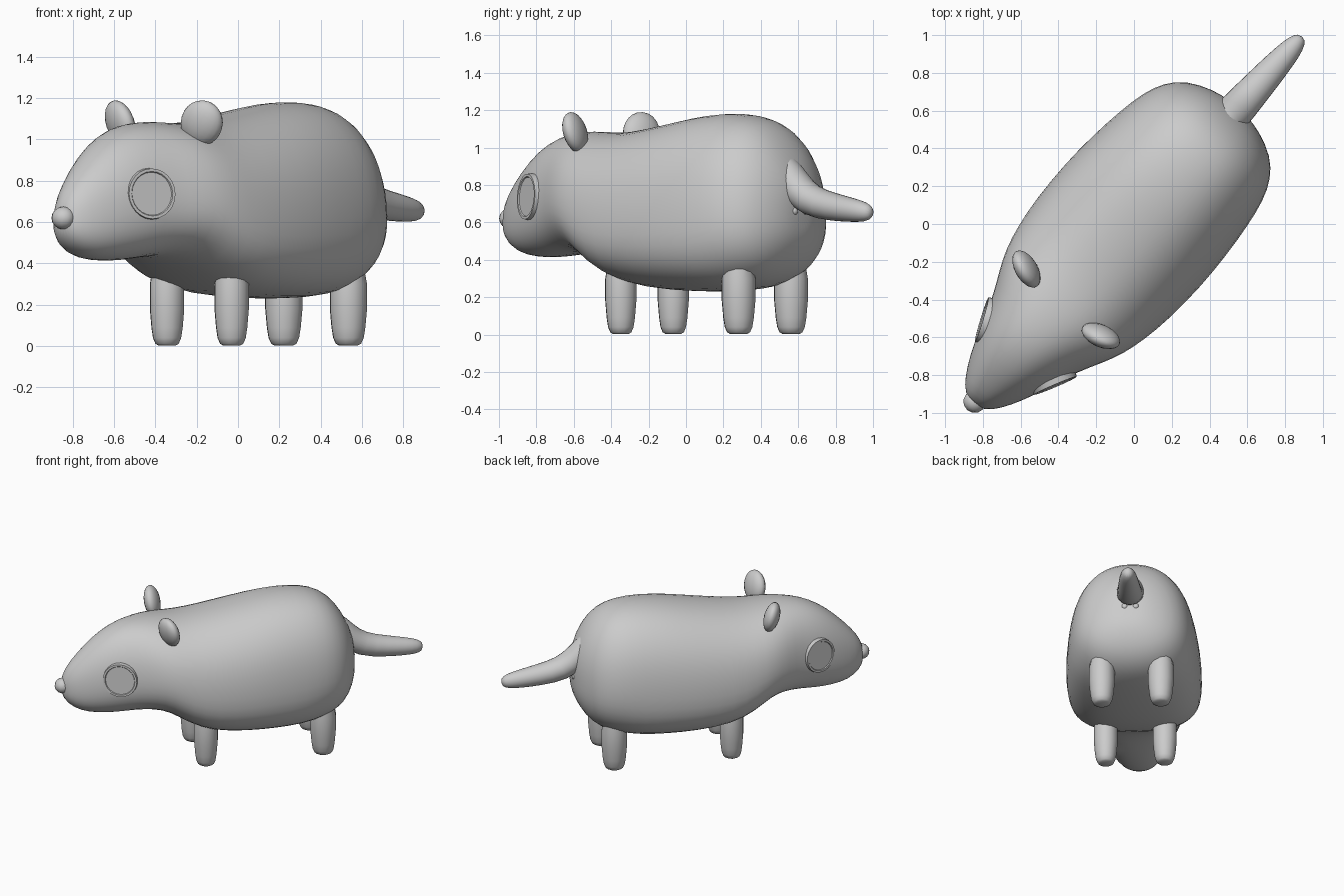
import bpy, bmesh, math
from mathutils import Matrix, Vector

if "Cube" in bpy.data.objects:
    bpy.data.objects.remove(bpy.data.objects["Cube"])

# The animal is built along local x (nose at -x), then turned diagonally
TURN = Matrix.Rotation(math.radians(48.1), 4, 'Z')

grey = bpy.data.materials.new("plain grey")
grey.use_nodes = True
GREY = (0.6, 0.6, 0.6, 1)
grey.diffuse_color = GREY
grey.node_tree.nodes["Principled BSDF"].inputs["Base Color"].default_value = GREY


def finish(name, bm, matrix=Matrix(), subdiv=0, sharp=180):
    """Turn a bmesh into a shaded object."""
    bmesh.ops.recalc_face_normals(bm, faces=bm.faces)
    mesh = bpy.data.meshes.new(name)
    bm.to_mesh(mesh)
    bm.free()
    mesh.transform(TURN @ matrix)
    if matrix.determinant() < 0:
        mesh.flip_normals()
    mesh.materials.append(grey)
    ob = bpy.data.objects.new(name, mesh)
    bpy.context.collection.objects.link(ob)
    bpy.context.view_layer.objects.active = ob
    ob.select_set(True)
    bpy.ops.object.shade_smooth_by_angle(angle=math.radians(sharp))
    ob.select_set(False)
    if subdiv:
        mod = ob.modifiers.new("smooth", 'SUBSURF')
        mod.levels = mod.render_levels = subdiv


def loft(path, sides, follow=True, power=lambda x, s: 1, egg=0.0, y=0.0):
    """Skin oval rings (x, z, half width, half height) strung along a path."""
    bm = bmesh.new()
    rows = []
    for i, (x, z, rw, rh) in enumerate(path):
        a, b = path[max(i - 1, 0)], path[min(i + 1, len(path) - 1)]
        tan = Vector((b[0] - a[0], 0, b[1] - a[1])).normalized() if follow else Vector((1, 0, 0))
        up = Vector((-tan.z, 0, tan.x))
        row = []
        for k in range(sides):
            ang = 2 * math.pi * k / sides
            c, s = math.cos(ang), math.sin(ang)
            p = power(x, s)
            c = math.copysign(abs(c) ** p, c)
            s = math.copysign(abs(s) ** p, s)
            side = Vector((0, rw * c * (1 - egg * s), 0))
            row.append(bm.verts.new(Vector((x, y, z)) + side + up * rh * s))
        rows.append(row)
    for r0, r1 in zip(rows, rows[1:]):
        for k in range(sides):
            j = (k + 1) % sides
            bm.faces.new((r0[k], r0[j], r1[j], r1[k]))
    bm.faces.new(rows[0])
    bm.faces.new(rows[-1])
    return bm


def ball(matrix, u=20, v=12):
    bm = bmesh.new()
    bmesh.ops.create_uvsphere(bm, u_segments=u, v_segments=v, radius=1, matrix=matrix)
    return bm


def boxiness(x, s):
    """The belly is flatter than the back, and the rump is rounder below."""
    return .74 if s < 0 and -.5 < x < .45 else .86


# Body and head: station, underside height, top height, half width
stations = [
    (-1.275, .56, .66, .04), (-1.24, .49, .75, .095), (-1.15, .43, .85, .155),
    (-1.03, .41, .965, .21), (-.9, .41, 1.045, .26), (-.78, .425, 1.08, .3),
    (-.66, .435, 1.09, .365), (-.55, .415, 1.085, .415), (-.42, .335, 1.08, .445),
    (-.25, .255, 1.10, .47), (0, .23, 1.145, .48), (.2, .225, 1.18, .47),
    (.4, .23, 1.19, .45), (.55, .245, 1.165, .425), (.66, .29, 1.10, .38),
    (.75, .37, .98, .30), (.81, .49, .84, .16), (.825, .57, .74, .06),
]
body = [(x, (lo + hi) / 2, w, (hi - lo) / 2) for x, lo, hi, w in stations]
finish("body", loft(body, 24, follow=False, power=boxiness, egg=.13), subdiv=1)

# Nose
finish("nose", ball(Matrix.Translation((-1.265, 0, .62)) @ Matrix.Diagonal((.058, .06, .055, 1)), 12, 8))

# Tail drooping from the rump
tail = [(.655, .96, .05, .03), (.69, .92, .085, .075), (.775, .80, .105, .095),
        (.89, .71, .095, .09), (1.07, .68, .082, .078), (1.2, .665, .068, .066),
        (1.285, .655, .054, .056), (1.335, .65, .025, .03)]
finish("tail", loft(tail, 12), subdiv=1)

MIRROR = Matrix.Diagonal((1, -1, 1, 1))
for label, flip in (("left", Matrix()), ("right", MIRROR)):
    # Legs with rounded feet
    for part, x, r in (("front", -.28, .085), ("back", .566, .092)):
        leg = [(x, .003, .5 * r, .5 * r), (x, .012, .68 * r, .68 * r), (x, .04, .82 * r, .82 * r),
               (x, .09, .91 * r, .91 * r), (x, .18, r, r), (x, .3, r, r), (x, .4, .8 * r, .8 * r)]
        finish(f"{part}_leg_{label}", loft(leg, 12, y=-.21), flip, sharp=60)

    # Ears: thick paddles leaning outward and forward, outer edge swept back
    ear = (Matrix.Translation((-.558, -.265, 1.08)) @ Matrix.Rotation(math.radians(20), 4, 'Z')
           @ Matrix.Rotation(math.radians(-14), 4, 'Y') @ Matrix.Rotation(math.radians(35), 4, 'X')
           @ Matrix.Diagonal((.055, .105, .115, 1)))
    finish(f"ear_{label}", ball(ear), flip)

    # Eyes: round discs, nearly flush, with a low rim
    normal = Vector((-.42, -.9, .06))
    bm = bmesh.new()
    bmesh.ops.create_cone(bm, cap_ends=True, segments=24, radius1=.132, radius2=.122, depth=.09)
    cap = max(bm.faces, key=lambda f: f.calc_center_median().z)
    bmesh.ops.inset_region(bm, faces=[cap], thickness=.014)
    bmesh.ops.inset_region(bm, faces=[cap], thickness=.004, depth=-.006)
    place = Matrix.Translation((-.895, -.222, .735)) @ normal.to_track_quat('Z', 'Y').to_matrix().to_4x4()
    finish(f"eye_{label}", bm, flip @ place, sharp=35)

    # Small bumps under the tail
    bump = Matrix.Translation((.81, -.04, .66)) @ Matrix.Scale(.024, 4)
    finish(f"rump_bump_{label}", ball(bump, 10, 6), flip)
